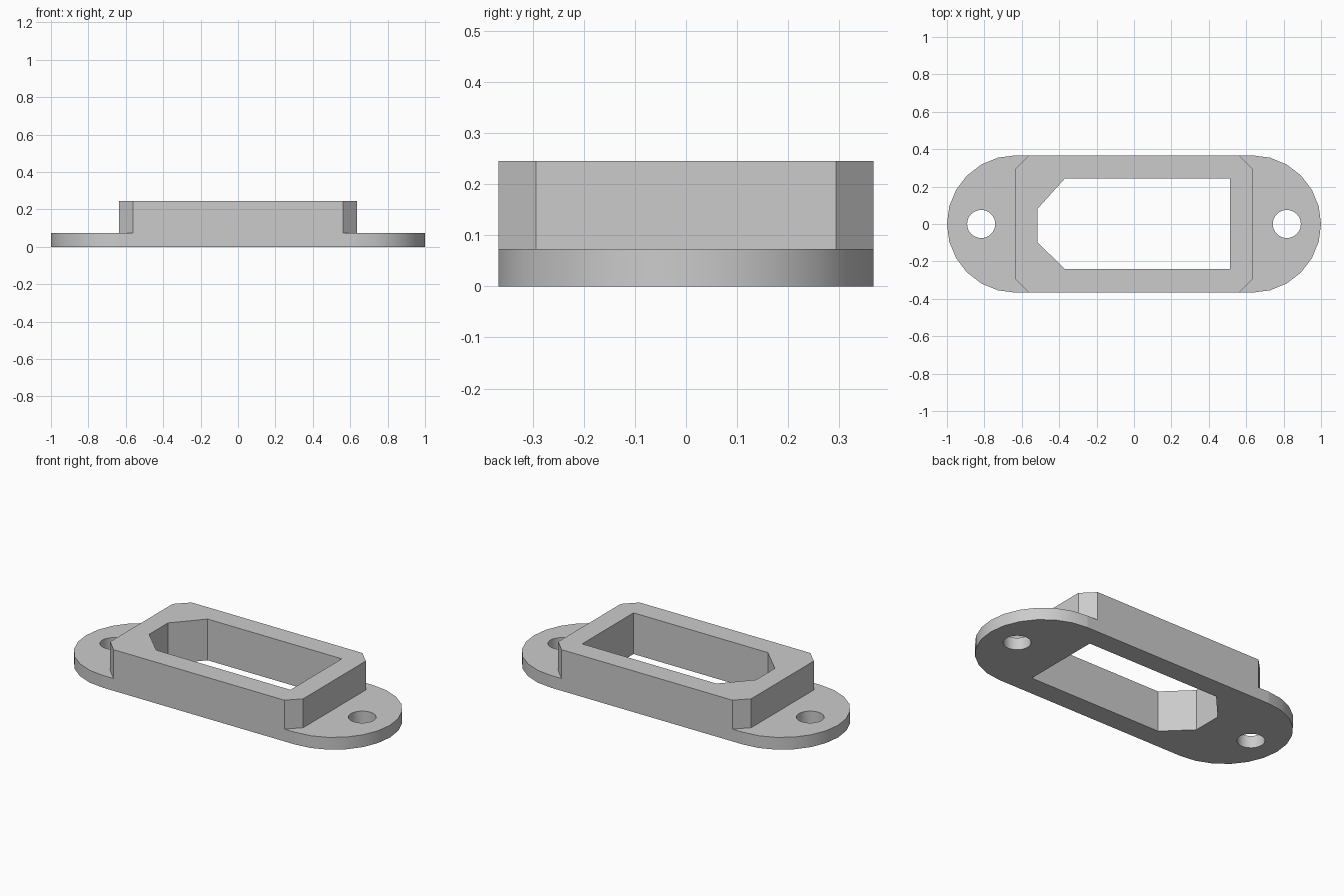
import bpy, bmesh
from math import sin, cos, pi, radians

cube = bpy.data.objects.get("Cube")
if cube:
    bpy.data.objects.remove(cube, do_unlink=True)

GREY = (0.6, 0.6, 0.6, 1)
mat = bpy.data.materials.new("light grey plastic")
mat.use_nodes = True
mat.diffuse_color = GREY
mat.node_tree.nodes["Principled BSDF"].inputs["Base Color"].default_value = GREY

FLANGE_TOP, TOP = 0.073, 0.245
HALF_W, END_X = 0.367, 0.633


def prism(name, outline, z0, z1):
    """Extrude a counter-clockwise outline from z0 to z1."""
    bm = bmesh.new()
    base = bm.faces.new([bm.verts.new((x, y, z0)) for x, y in outline])
    up = bmesh.ops.extrude_face_region(bm, geom=[base], use_keep_orig=True)["geom"]
    bmesh.ops.translate(bm, vec=(0, 0, z1 - z0),
                        verts=[g for g in up if isinstance(g, bmesh.types.BMVert)])
    bmesh.ops.recalc_face_normals(bm, faces=bm.faces)
    mesh = bpy.data.meshes.new(name)
    bm.to_mesh(mesh)
    bm.free()
    obj = bpy.data.objects.new(name, mesh)
    bpy.context.scene.collection.objects.link(obj)
    mesh.materials.append(mat)
    return obj


def arc(cx, r, start, sweep, steps):
    return [(cx + r * cos(start + sweep * i / steps), r * sin(start + sweep * i / steps))
            for i in range(steps + 1)]


# Flange with rounded ends
flange = prism("mounting_bezel",
               arc(END_X, HALF_W, -pi / 2, pi, 12) + arc(-END_X, HALF_W, pi / 2, pi, 12),
               0, FLANGE_TOP)

# Raised block with chamfered corners
bx, by, c = 0.635, HALF_W, 0.073
block = prism("raised_block",
              [(bx - c, -by), (bx, c - by), (bx, by - c), (bx - c, by),
               (c - bx, by), (-bx, by - c), (-bx, c - by), (c - bx, -by)],
              0, TOP)

# Socket opening with two cut corners, and the screw holes
window = prism("socket_cutter",
               [(0.513, -0.24), (0.513, 0.243), (-0.37, 0.243),
                (-0.517, 0.08), (-0.517, -0.097), (-0.37, -0.24)], -0.1, 0.4)
holes = [prism("screw_hole_cutter", arc(s * 0.817, 0.075, 0, 2 * pi, 32)[:-1], -0.1, 0.4)
         for s in (-1, 1)]

# Join and cut into one solid
for tool, op in [(block, 'UNION')] + [(t, 'DIFFERENCE') for t in [window] + holes]:
    mod = flange.modifiers.new(op.title(), 'BOOLEAN')
    mod.operation, mod.object, mod.solver = op, tool, 'EXACT'
depsgraph = bpy.context.evaluated_depsgraph_get()
solid = bpy.data.meshes.new_from_object(flange.evaluated_get(depsgraph))
flange.modifiers.clear()
flange.data = solid
for tool in [block, window] + holes:
    bpy.data.objects.remove(tool, do_unlink=True)

# Smooth the round walls only
bpy.ops.object.select_all(action='DESELECT')
flange.select_set(True)
bpy.context.view_layer.objects.active = flange
bpy.ops.object.shade_smooth_by_angle(angle=radians(30))
for face in solid.polygons:
    face.use_smooth = abs(face.normal.z) < 0.5 and abs(face.center.x) > 0.64
